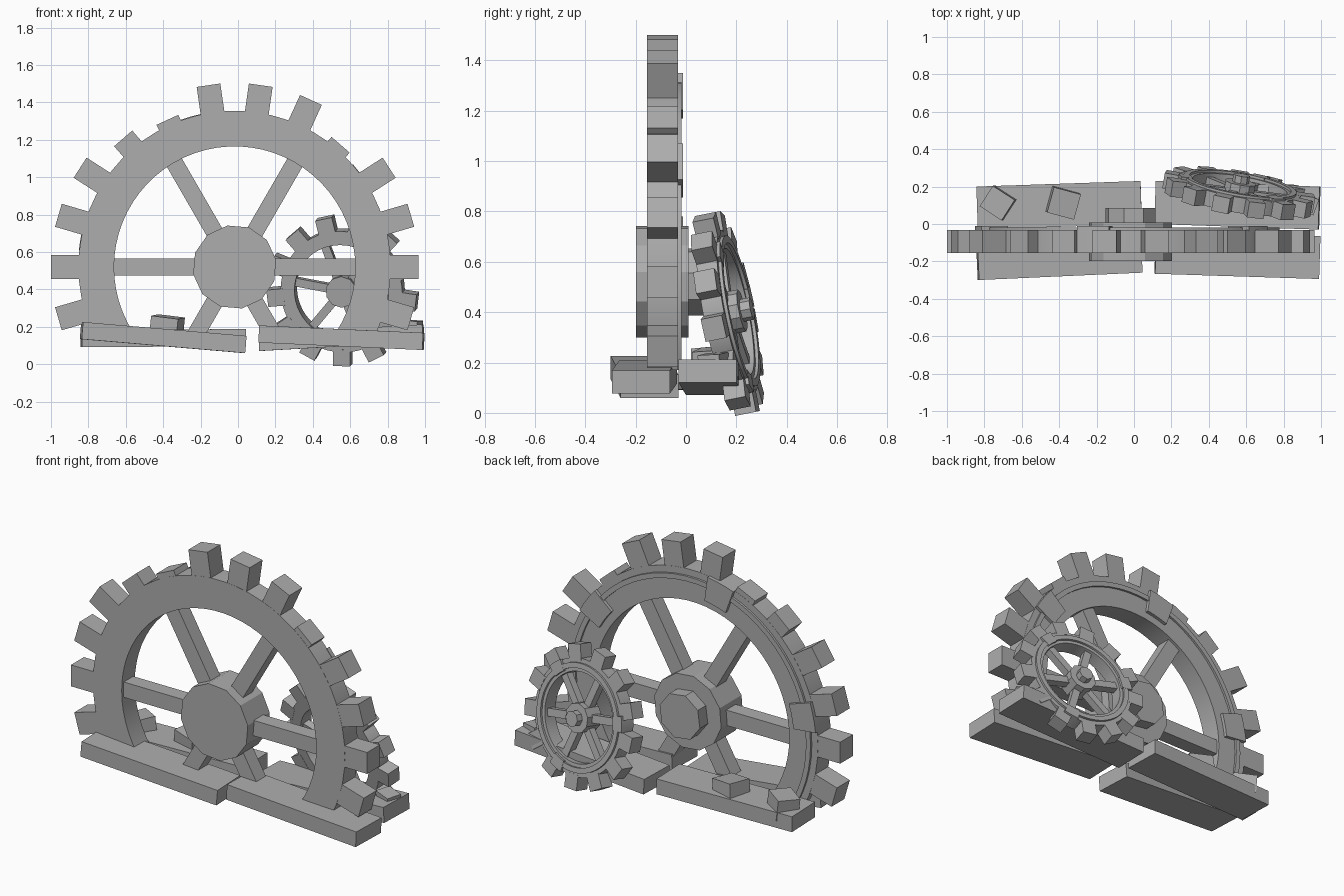
import bpy, bmesh
from math import radians, sin, cos, pi, atan
from mathutils import Matrix, Vector

cube = bpy.data.objects.get("Cube")
if cube:
    bpy.data.objects.remove(cube, do_unlink=True)

stone = bpy.data.materials.new("plain grey")
stone.use_nodes = True
GREY = (0.42, 0.42, 0.42, 1)
stone.diffuse_color = GREY
stone.node_tree.nodes["Principled BSDF"].inputs["Base Color"].default_value = GREY


def finish(name, bm, matrix, cut=None, smooth=False):
    """Turn a bmesh into an object, optionally sliced off below world height cut."""
    bm.transform(matrix)
    if cut is not None:
        geom = bm.verts[:] + bm.edges[:] + bm.faces[:]
        res = bmesh.ops.bisect_plane(bm, geom=geom, plane_co=(0, 0, cut),
                                     plane_no=(0, 0, -1), clear_outer=True)
        edges = [e for e in res["geom_cut"] if isinstance(e, bmesh.types.BMEdge)]
        if edges:
            bmesh.ops.holes_fill(bm, edges=edges, sides=0)
    bmesh.ops.recalc_face_normals(bm, faces=bm.faces)
    mesh = bpy.data.meshes.new(name)
    bm.to_mesh(mesh)
    bm.free()
    mesh.materials.append(stone)
    obj = bpy.data.objects.new(name, mesh)
    bpy.context.collection.objects.link(obj)
    if smooth:
        bpy.ops.object.select_all(action="DESELECT")
        obj.select_set(True)
        bpy.context.view_layer.objects.active = obj
        bpy.ops.object.shade_smooth_by_angle(angle=radians(20))


def add_box(bm, size, matrix):
    bmesh.ops.create_cube(bm, size=1, matrix=matrix @ Matrix.Diagonal((*size, 1)))


def ring(name, r_in, r_out, z0, z1, matrix, cut=None, start=0, end=360, steps=66):
    """Rectangular section swept round the local z axis, full or partial."""
    bm = bmesh.new()
    full = end - start == 360
    rows = []
    for i in range(steps if full else steps + 1):
        a = radians(start + (end - start) * i / steps)
        rows.append([bm.verts.new((r * cos(a), r * sin(a), z))
                     for r, z in ((r_in, z0), (r_out, z0), (r_out, z1), (r_in, z1))])
    pairs = list(zip(rows, rows[1:]))
    if full:
        pairs.append((rows[-1], rows[0]))
    for p, q in pairs:
        for j in range(4):
            k = (j + 1) % 4
            bm.faces.new((p[j], p[k], q[k], q[j]))
    if not full:
        bm.faces.new(rows[0])
        bm.faces.new(rows[-1][::-1])
    finish(name, bm, matrix, cut, smooth=True)


def disc(name, radius, z0, z1, sides, matrix, turn=0):
    bm = bmesh.new()
    bmesh.ops.create_cone(bm, cap_ends=True, segments=sides, radius1=radius, radius2=radius,
                          depth=z1 - z0, matrix=Matrix.Translation((0, 0, (z0 + z1) / 2))
                          @ Matrix.Rotation(radians(turn), 4, "Z"))
    finish(name, bm, matrix)


def spokes(name, length, width, depth, turn, matrix, cut=None):
    for i in range(6):
        bm = bmesh.new()
        add_box(bm, (length, width, depth), Matrix.Rotation(radians(turn + 60 * i), 4, "Z")
                @ Matrix.Translation((length / 2, 0, 0)))
        finish(f"{name}_{i + 1}", bm, matrix, cut)


def teeth(name, angles, r_in, r_out, width, depth, matrix, broken={}):
    for i, angle in enumerate(angles):
        tip = broken.get(i, r_out)
        bm = bmesh.new()
        add_box(bm, (tip - r_in, width, depth), Matrix.Rotation(radians(angle), 4, "Z")
                @ Matrix.Translation(((tip + r_in) / 2, 0, 0)))
        finish(f"{name}_{i + 1}", bm, matrix)


UPRIGHT = Matrix.Rotation(pi / 2, 4, "X")  # local -z becomes the back

# Large half-sunk gear
big = Matrix.Translation((-0.018, -0.093, 0.52)) @ UPRIGHT
FLOOR = 0.17
ring("large_gear_rim", 0.645, 0.835, -0.062, 0.062, big, FLOOR)
ring("large_gear_back_ridge", 0.765, 0.795, -0.075, -0.055, big, FLOOR)
step = 360 / 22
teeth("large_gear_tooth", [step * i for i in range(-1, 13)], 0.81, 0.982, 0.128, 0.122, big,
      broken={4: 0.865, 8: 0.865, 9: 0.91})
for n, angle in enumerate((35, 104, 168)):
    ring(f"large_gear_plate_{n + 1}", 0.69, 0.838, -0.082, -0.055, big,
         start=angle - 6, end=angle + 6, steps=3)
spokes("large_gear_spoke", 0.67, 0.092, 0.09, 0, big, 0.12)
disc("large_gear_hub", 0.225, -0.102, 0.105, 12, big, 10)
disc("large_gear_axle", 0.138, -0.178, -0.08, 8, big, 15)

# Small gear leaning against the back
lean = Vector((0, 1, 0)).rotation_difference(Vector((0.17, 1, 0.2))).to_matrix().to_4x4()
small = Matrix.Translation((0.56, 0.165, 0.395)) @ lean @ UPRIGHT
ring("small_gear_rim", 0.255, 0.33, -0.042, 0.042, small, steps=52)
ring("small_gear_back_ridge", 0.275, 0.305, -0.055, -0.035, small, steps=52)
teeth("small_gear_tooth", [103 + 360 / 13 * i for i in range(13)], 0.315, 0.405, 0.092, 0.086, small)
for n, angle in enumerate((50, 170, 290)):
    ring(f"small_gear_plate_{n + 1}", 0.268, 0.334, -0.056, -0.035, small,
         start=angle - 8, end=angle + 8, steps=3)
spokes("small_gear_spoke", 0.265, 0.045, 0.045, -10, small)
disc("small_gear_hub", 0.085, -0.06, 0.05, 10, small)
disc("small_gear_axle", 0.045, -0.1, -0.05, 8, small)


def block(name, center, size, slope=0, yaw=0, roll=0):
    bm = bmesh.new()
    add_box(bm, size, Matrix.Translation(center) @ Matrix.Rotation(yaw, 4, "Z")
            @ Matrix.Rotation(-atan(slope), 4, "Y") @ Matrix.Rotation(roll, 4, "X"))
    finish(name, bm, Matrix())


# Four loose base planks, each slightly askew
PLANK = (0.878, 0.23, 0.092)
block("front_right_plank", (-0.4, -0.165, 0.143), PLANK, -0.085, 0.045)
block("back_right_plank", (-0.4, 0.1, 0.14), PLANK, 0.005, 0.034)
block("front_left_plank", (0.553, -0.165, 0.142), PLANK, -0.045, -0.032)
block("back_left_plank", (0.553, 0.1, 0.142), PLANK, 0.057, -0.034)

# Broken teeth lying on the planks
block("fallen_tooth_1", (-0.725, 0.113, 0.195), (0.14, 0.13, 0.12), 0.08, radians(-33), 0.08)
block("fallen_tooth_2", (-0.38, 0.115, 0.195), (0.15, 0.14, 0.12), -0.12, radians(-15), 0.06)
block("fallen_tooth_3", (0.92, 0.11, 0.19), (0.11, 0.09, 0.09), -0.08, radians(-20), 0.05)
